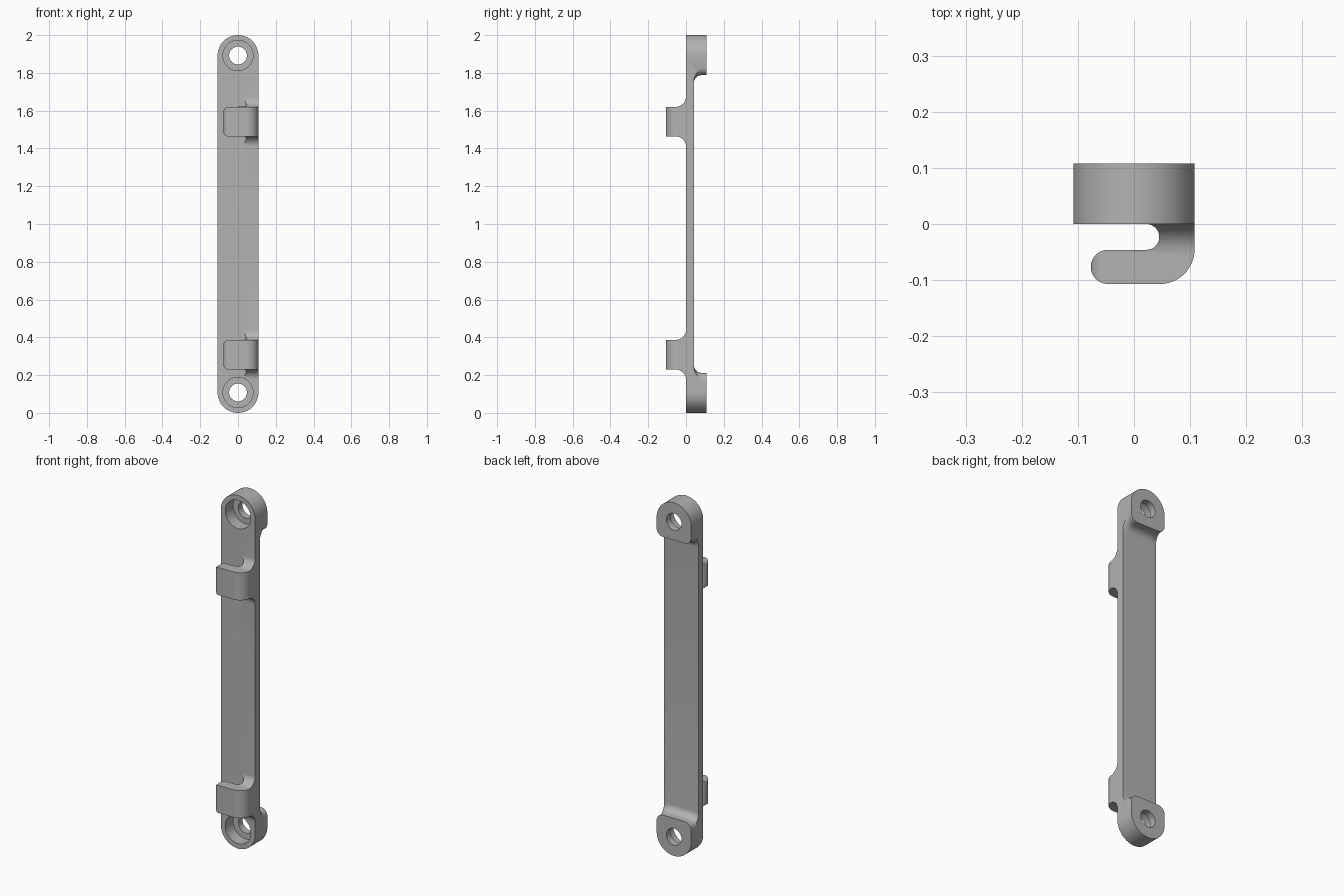
import bpy, bmesh
from math import sin, cos, pi, radians

if "Cube" in bpy.data.objects:
    bpy.data.objects.remove(bpy.data.objects["Cube"])

R = 0.108                     # half width and end radius
HOLES = (R, 2 - R)            # hole heights
PLATE = 0.042                 # thickness of the strap
HOOKS = (0.308, 1.542)        # hook centre heights

grey = bpy.data.materials.new("plain grey")
grey.use_nodes = True
grey.diffuse_color = (0.45, 0.45, 0.45, 1)
grey.node_tree.nodes["Principled BSDF"].inputs["Base Color"].default_value = (0.45, 0.45, 0.45, 1)


def arc(cx, cy, r, a0, a1, n=16):
    angles = [radians(a0 + (a1 - a0) * i / n) for i in range(n + 1)]
    return [(cx + r * cos(a), cy + r * sin(a)) for a in angles]


def loft(name, rings):
    """Closed solid through matching rings of 3D points."""
    bm = bmesh.new()
    loops = [[bm.verts.new(p) for p in ring] for ring in rings]
    n = len(loops[0])
    for a, b in zip(loops, loops[1:]):
        for i in range(n):
            j = (i + 1) % n
            bm.faces.new((a[i], a[j], b[j], b[i]))
    bm.faces.new(loops[0])
    bm.faces.new(loops[-1])
    bmesh.ops.recalc_face_normals(bm, faces=bm.faces)
    mesh = bpy.data.meshes.new(name)
    bm.to_mesh(mesh)
    bm.free()
    mesh.materials.append(grey)
    obj = bpy.data.objects.new(name, mesh)
    bpy.context.collection.objects.link(obj)
    return obj


def prism_y(name, pts, y0, y1):
    return loft(name, [[(x, y, z) for x, z in pts] for y in (y0, y1)])


def boolean(target, tool, operation):
    mod = target.modifiers.new("cut", 'BOOLEAN')
    mod.operation, mod.solver, mod.object = operation, 'EXACT', tool
    bpy.context.view_layer.objects.active = target
    bpy.ops.object.modifier_apply(modifier=mod.name)
    bpy.data.objects.remove(tool)


# Full-depth strap with round ends
outline = arc(0, HOLES[1], R, 0, 180, 40) + arc(0, HOLES[0], R, 180, 360, 40)
strap = prism_y("strap", outline, 0, R)


# Recess in the back that leaves a thick filleted boss at each end
def recess_ring(y, offset):
    corner, side, far = 0.04, R + 0.0005, 0.3
    edge = 1.788
    cx, cz, r = side - corner, edge + corner, corner + offset
    top = [(-far, HOLES[1]), (-side - offset, HOLES[1])]
    top += arc(-cx, cz, r, 180, 270, 10) + arc(cx, cz, r, 270, 360, 10)
    top += [(side + offset, HOLES[1]), (far, HOLES[1])]
    bottom = [(x, 2 - z) for x, z in reversed(top)]
    return [(x, y, z) for x, z in top + bottom]


fillet = 0.04
rings = []
for i in range(9):
    a = pi / 2 * i / 8
    rings.append(recess_ring(PLATE + fillet * (1 - cos(a)), fillet * (1 - sin(a))))
rings.append(recess_ring(0.2, 0))
boolean(strap, loft("recess_cutter", rings), 'DIFFERENCE')


# Hooks: side profile, flared root and rounded tip
def make_hook(zc):
    half, flare = 0.078, 0.055
    plan = [(R, 0.02)] + arc(R - 0.062, -0.045, 0.062, 0, -90)
    plan += arc(-0.0465, -0.0765, 0.0305, 270, 90)
    plan += arc(0.022, -0.023, 0.023, -90, 90) + [(0.022, 0.02)]
    hook = loft("hook", [[(x, y, zc + s) for x, y in plan] for s in (-0.2, 0.2)])

    upper = [(-0.2, half)] + arc(-flare, half + flare, flare, -90, 0, 12)
    upper += [(0.03, half + flare)]
    profile = upper + [(y, -z) for y, z in reversed(upper)]
    root = loft("root_cutter", [[(x, y, zc + z) for y, z in profile] for x in (-0.3, 0.3)])
    boolean(hook, root, 'INTERSECT')

    wide = half + 0.0002
    tip = [(0.2, 0.3), (0, 0.3), (0, wide)] + arc(-0.052, wide - 0.025, 0.025, 90, 180, 8)
    tip += [(x, -z) for x, z in reversed(tip)]
    boolean(hook, prism_y("tip_cutter", [(x, zc + z) for x, z in tip], -0.3, 0.3), 'INTERSECT')
    return hook


for zc in HOOKS:
    boolean(strap, make_hook(zc), 'UNION')

# Counterbored screw holes, wide side at the front
for zc in HOLES:
    for radius, y0, y1 in ((0.08, -0.04, 0.07), (0.047, -0.05, 0.2)):
        cutter = prism_y("hole_cutter", arc(0, zc, radius, 0, 352.5, 47), y0, y1)
        boolean(strap, cutter, 'DIFFERENCE')

# Smooth curves, crisp edges
bpy.ops.object.select_all(action='DESELECT')
strap.name = "strap_with_hooks"
strap.select_set(True)
bpy.context.view_layer.objects.active = strap
bpy.ops.object.shade_smooth_by_angle(angle=radians(30))
